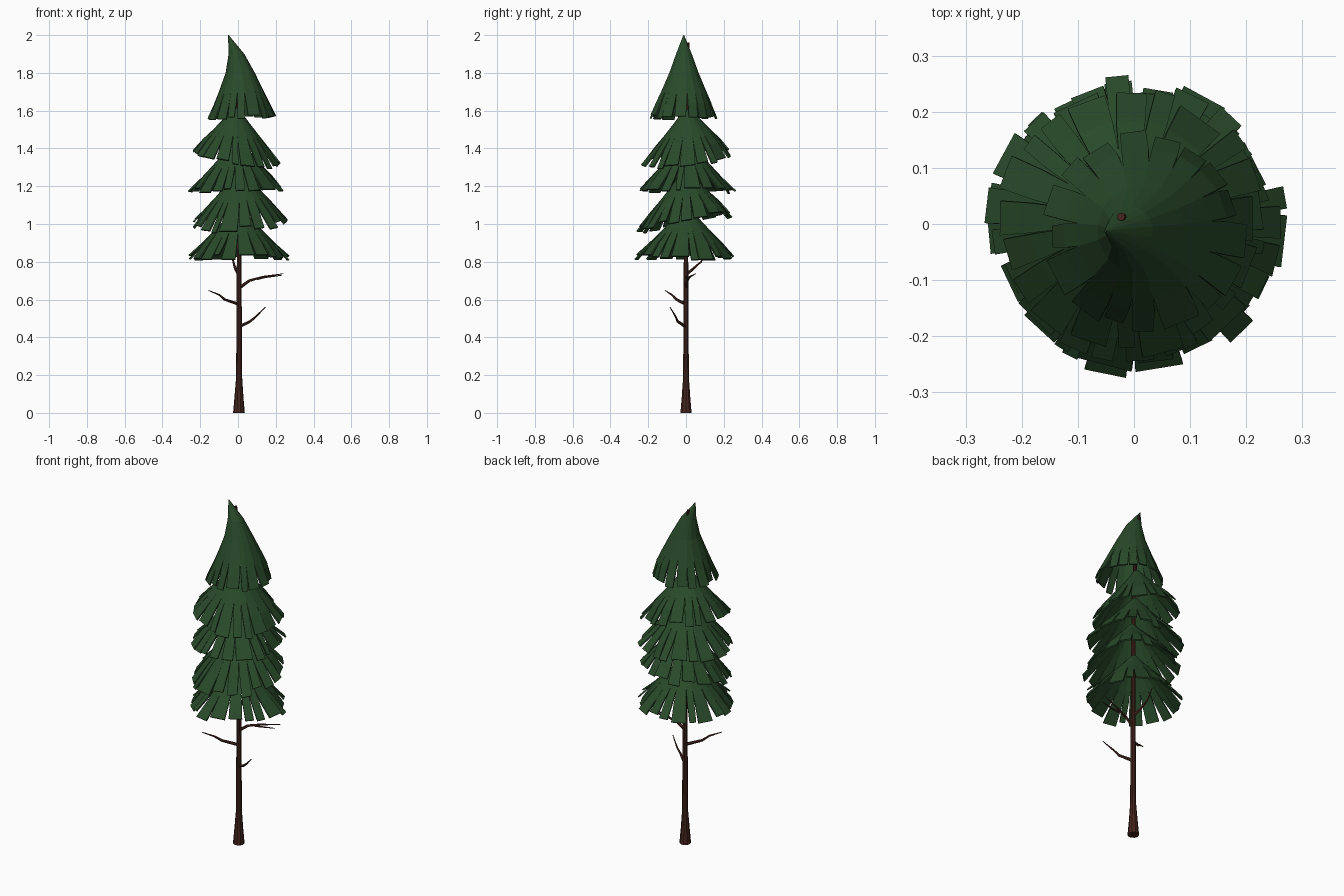
import bpy, bmesh, math, random
from mathutils import Vector

random.seed(7)
cube = bpy.data.objects.get("Cube")
if cube:
    bpy.data.objects.remove(cube)


def material(name, colour):
    m = bpy.data.materials.new(name)
    m.use_nodes = True
    m.diffuse_color = colour
    bsdf = m.node_tree.nodes["Principled BSDF"]
    bsdf.inputs["Base Color"].default_value = colour
    bsdf.inputs["Roughness"].default_value = 0.9
    return m


GREEN = material("needle green", (0.022, 0.068, 0.023, 1))
BROWN = material("bark brown", (0.062, 0.019, 0.013, 1))


def finish(name, bm, mat):
    bmesh.ops.recalc_face_normals(bm, faces=bm.faces)
    mesh = bpy.data.meshes.new(name)
    bm.to_mesh(mesh)
    bm.free()
    mesh.materials.append(mat)
    ob = bpy.data.objects.new(name, mesh)
    bpy.context.collection.objects.link(ob)
    return ob


def tube(name, points, radii, sides):
    """Tapered tube through the points, capped at both ends."""
    bm = bmesh.new()
    pts = [Vector(p) for p in points]
    rings = []
    for i, (p, r) in enumerate(zip(pts, radii)):
        along = pts[min(i + 1, len(pts) - 1)] - pts[max(i - 1, 0)]
        turn = Vector((0, 0, 1)).rotation_difference(along)
        rings.append([bm.verts.new(p + turn @ Vector((r * math.cos(a), r * math.sin(a), 0)))
                      for a in (math.tau * k / sides for k in range(sides))])
    for lo, hi in zip(rings, rings[1:]):
        for k in range(sides):
            j = (k + 1) % sides
            bm.faces.new((lo[k], lo[j], hi[j], hi[k]))
    bm.faces.new(rings[0][::-1])
    bm.faces.new(rings[-1])
    return finish(name, bm, BROWN)


def skirt(name, rings, flaps, tilt=(0, 0)):
    """Cone of rings (cx, cy, z, r); the last two rings are split into loose flaps."""
    bm = bmesh.new()

    def point(ring, a, grow=1.0, drop=0.0):
        cx, cy, z, r = ring
        x, y = r * grow * math.cos(a), r * grow * math.sin(a)
        return bm.verts.new((cx + x, cy + y, z - drop + tilt[0] * x + tilt[1] * y))

    # uneven flap borders round the rim
    step = math.tau / flaps
    start = random.random()
    angles = [start + (k + random.uniform(-0.25, 0.25)) * step for k in range(flaps)]
    whole = [[point(ring, a) for a in angles] for ring in rings[:-2]]
    bm.faces.new(whole[0])
    for lo, hi in zip(whole, whole[1:]):
        for k in range(flaps):
            j = (k + 1) % flaps
            bm.faces.new((lo[k], lo[j], hi[j], hi[k]))
    # flaps hang from the last whole ring and part towards the tips
    for k in range(flaps):
        j = (k + 1) % flaps
        a0, a1 = angles[k], angles[j] + (math.tau if j == 0 else 0)
        length = random.uniform(0.92, 1.05)
        droop = random.uniform(-0.015, 0.015)
        left, right = random.uniform(0.03, 0.2) * step, random.uniform(0.03, 0.2) * step
        edge = (whole[-1][k], whole[-1][j])
        for ring, gap, grow, drop in ((rings[-2], 0.4, 1, droop * 0.3),
                                      (rings[-1], 1, length, droop)):
            pair = (point(ring, a0 + left * gap, grow, drop),
                    point(ring, a1 - right * gap, grow, drop))
            bm.faces.new((edge[0], edge[1], pair[1], pair[0]))
            edge = pair
    ob = finish(name, bm, GREEN)
    thick = ob.modifiers.new("thickness", 'SOLIDIFY')
    thick.thickness = 0.008
    thick.offset = -1
    return ob


# trunk with flared foot
tube("trunk", [(0.005, 0, 0), (0.005, 0, 0.08), (0.006, 0, 0.19), (0.006, 0, 0.8),
               (0.004, 0.002, 1.5), (-0.01, 0.008, 1.8), (-0.023, 0.013, 1.96)],
     [0.031, 0.024, 0.016, 0.0125, 0.011, 0.009, 0.007], 10)

# bare branches
branches = {
    "lower_left_branch": [(0.005, 0, 0.455), (0.065, -0.045, 0.485),
                          (0.095, -0.055, 0.51), (0.145, -0.085, 0.56)],
    "right_branch": [(0.005, 0, 0.575), (-0.07, -0.05, 0.6),
                     (-0.1, -0.075, 0.625), (-0.155, -0.11, 0.648)],
    "upper_left_branch": [(0.005, 0, 0.66), (0.06, 0.005, 0.7),
                          (0.13, 0.02, 0.72), (0.24, 0.05, 0.737)],
    "upper_left_twig": [(0.1, 0.01, 0.71), (0.14, 0.0, 0.718), (0.23, 0.01, 0.728)],
    "back_branch": [(0.005, 0, 0.73), (-0.015, 0.04, 0.765),
                    (-0.025, 0.08, 0.8), (-0.035, 0.11, 0.87)],
}
for name, path in branches.items():
    tube(name, path, [0.009, 0.007, 0.005, 0.002][-len(path):], 6)

# four hanging foliage tiers: rim height, radius, tilt, centre
profile = [(0.27, 0.05), (0.2, 0.28), (0.135, 0.51), (0.075, 0.73), (0, 1)]
tiers = [
    ("bottom_tier", 0.825, 0.262, (0, 0), (0.003, 0)),
    ("second_tier", 1.015, 0.252, (0.06, 0.17), (0.01, -0.005)),
    ("third_tier", 1.178, 0.252, (0.02, -0.01), (-0.005, 0.003)),
    ("fourth_tier", 1.347, 0.242, (-0.13, 0.13), (-0.01, 0.008)),
]
for name, z, radius, tilt, (cx, cy) in tiers:
    skirt(name, [(cx, cy, z + h, radius * r) for h, r in profile], 20, tilt)

# bent crown
skirt("crown", [(-0.051, -0.012, 2.0, 0.002), (-0.008, -0.011, 1.9, 0.042),
                (0.012, -0.011, 1.8, 0.078), (0.019, -0.012, 1.7, 0.121),
                (0.021, -0.013, 1.64, 0.147), (0.021, -0.015, 1.563, 0.179)], 17)
